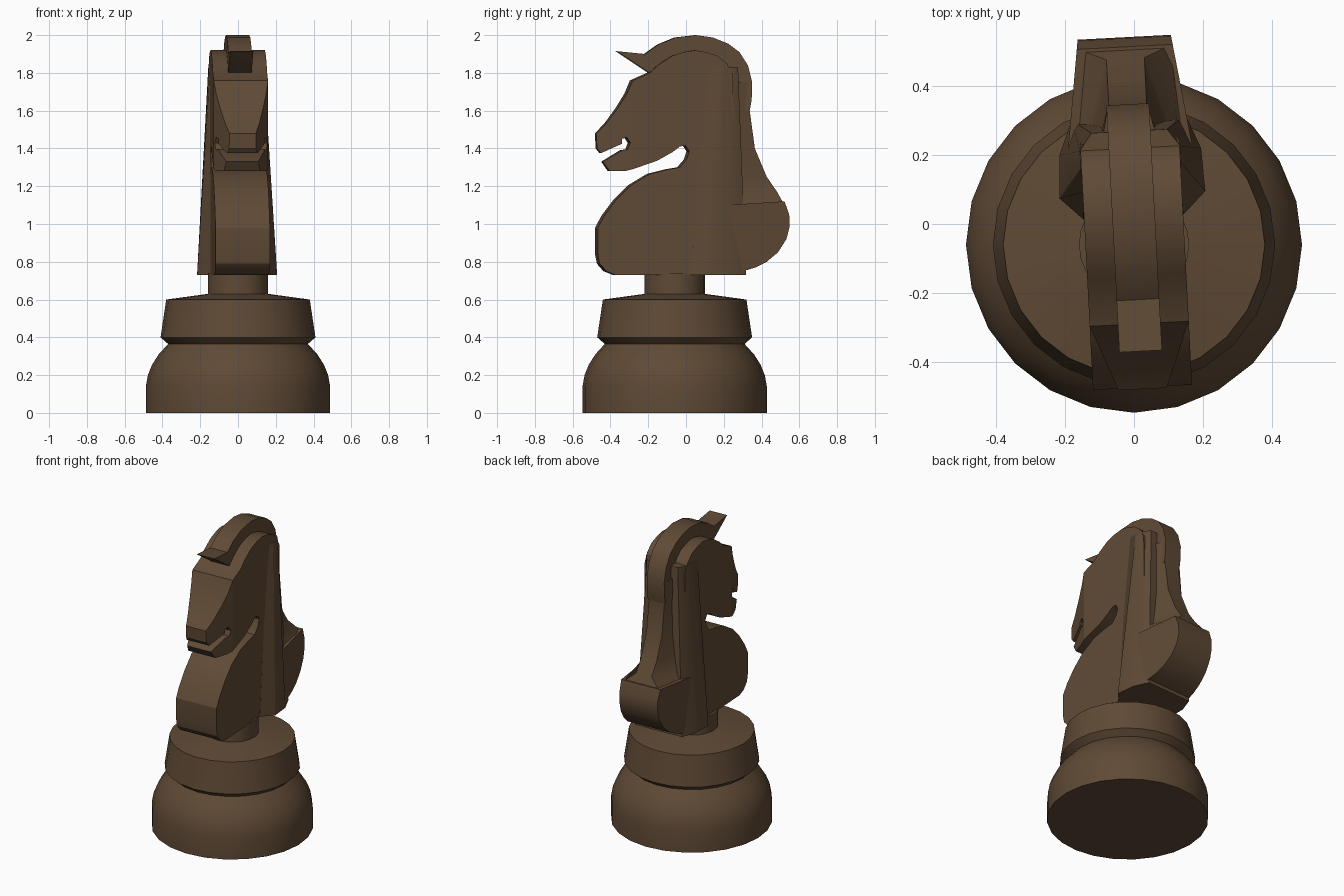
import bpy, bmesh, math

if "Cube" in bpy.data.objects:
    bpy.data.objects.remove(bpy.data.objects["Cube"])

wood = bpy.data.materials.new("dark_wood")
wood.diffuse_color = (0.115, 0.068, 0.036, 1)
wood.use_nodes = True
wood.node_tree.nodes["Principled BSDF"].inputs["Base Color"].default_value = wood.diffuse_color
TURN = math.radians(3)  # the carving sits slightly turned on its base


def finish(bm, name, turn=TURN, angle=28):
    bmesh.ops.recalc_face_normals(bm, faces=bm.faces)
    me = bpy.data.meshes.new(name)
    bm.to_mesh(me)
    bm.free()
    me.materials.append(wood)
    ob = bpy.data.objects.new(name, me)
    bpy.context.collection.objects.link(ob)
    ob.rotation_euler.z = turn
    bpy.ops.object.select_all(action='DESELECT')
    ob.select_set(True)
    bpy.context.view_layer.objects.active = ob
    bpy.ops.object.shade_smooth_by_angle(angle=math.radians(angle))
    return ob


def loft(rings, name, **kw):
    """Join equal-length closed rings of points and cap both ends."""
    bm = bmesh.new()
    vs = [[bm.verts.new(p) for p in ring] for ring in rings]
    n = len(vs[0])
    for a, b in zip(vs, vs[1:]):
        for i in range(n):
            j = (i + 1) % n
            bm.faces.new((a[i], a[j], b[j], b[i]))
    bm.faces.new(vs[0])
    bm.faces.new(vs[-1])
    return finish(bm, name, **kw)


def slab(outline, half, name):
    """Side outline (y, z) thickened to half(y) on both sides."""
    return loft([[(s * half(y), y, z) for y, z in outline] for s in (-1, 1)], name)


def lathe(profile, name, sides=24):
    rings = [[(r * math.sin(2 * math.pi * i / sides),
               -0.06 - r * math.cos(2 * math.pi * i / sides), z)
              for i in range(sides)] for r, z in profile]
    return loft(rings, name, turn=0)


# Turned base
lathe([(.488, 0), (.488, .14), (.477, .20), (.455, .255), (.42, .31), (.37, .365),
       (.41, .40), (.38, .60), (.16, .63), (.16, .74)], "base")

# Chest, neck and back of head
slab([(-.38, .73), (-.43, .75), (-.465, .79), (-.475, .84), (-.475, .98), (-.44, 1.045),
      (-.38, 1.125), (-.30, 1.205), (-.20, 1.265), (-.10, 1.29), (-.04, 1.30), (-.005, 1.34),
      (.01, 1.385), (-.01, 1.415), (-.04, 1.41), (-.08, 1.38), (-.16, 1.335), (-.29, 1.29),
      (-.29, 1.76), (-.20, 1.80), (-.15, 1.845), (-.08, 1.89), (-.02, 1.91), (.04, 1.92),
      (.10, 1.91), (.16, 1.89), (.21, 1.85), (.24, 1.79), (.26, .73)],
     lambda y: .144, "neck_and_head")

# Tapered muzzle with open mouth
slab([(-.29, 1.29), (-.33, 1.28), (-.41, 1.28), (-.445, 1.33), (-.345, 1.39), (-.315, 1.395),
      (-.302, 1.43), (-.322, 1.46), (-.345, 1.45), (-.345, 1.425), (-.455, 1.375),
      (-.475, 1.40), (-.48, 1.48), (-.43, 1.53), (-.37, 1.61), (-.32, 1.69), (-.29, 1.76)],
     lambda y: .144 + (y + .29) * .39, "muzzle")

# Flared sides of the neck
low = [(.145, .02), (.212, .085), (.206, .21), (.165, .31)]
high = [(.143, .10), (.146, .17), (.146, .22), (.11, .27)]
loft([[(x, y, z) for x, y in pts] + [(-x, y, z) for x, y in reversed(pts)]
      for pts, z in ((low, .73), (high, 1.83))], "neck_flare")

# Narrow crest with the forward-pointing ear tuft
slab([(-.19, 1.795), (-.37, 1.915), (-.22, 1.90), (-.15, 1.95), (-.06, 1.987), (.05, 2.0),
      (.14, 1.987), (.22, 1.955), (.28, 1.91), (.325, 1.84), (.348, 1.75), (.345, 1.66),
      (.335, 1.6), (.2, 1.6)], lambda y: .062, "crest")

# Mane running down the back: z, rear y, rear half-width, inner half-width
mane = [(1.75, .345, .058, .085), (1.6, .335, .055, .095), (1.4, .362, .055, .105),
        (1.25, .425, .055, .125), (1.17, .48, .055, .14), (1.1, .515, .136, .155)]
loft([[(-b, .22, z), (b, .22, z), (a, y, z), (-a, y, z)] for z, y, a, b in mane], "mane")

# Wide rounded end of the mane
slab([(.2, 1.1), (.515, 1.12), (.54, 1.05), (.543, .99), (.525, .92), (.48, .85), (.42, .80),
      (.36, .77), (.26, .74), (.14, .73)], lambda y: .136 + (.54 - y) * .14, "mane_end")
